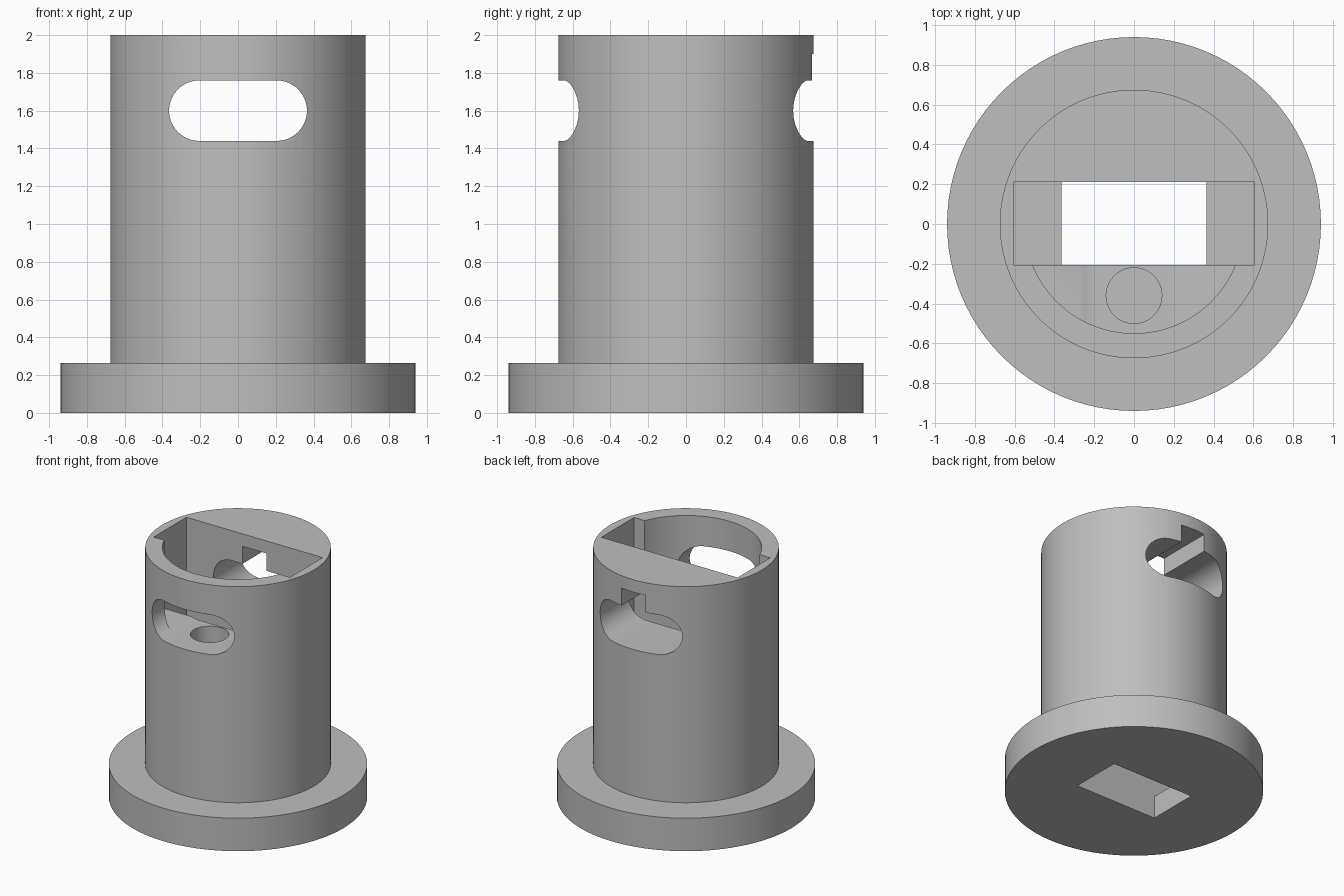
import bpy
import bmesh
from math import asin, cos, pi, radians, sin
from mathutils import Vector

if "Cube" in bpy.data.objects:
    bpy.data.objects.remove(bpy.data.objects["Cube"], do_unlink=True)

grey = bpy.data.materials.new("plain grey")
grey.use_nodes = True
grey.diffuse_color = (0.52, 0.52, 0.52, 1)
grey.node_tree.nodes["Principled BSDF"].inputs["Base Color"].default_value = grey.diffuse_color


def arc(cx, cy, r, start, end, steps):
    """Points along a circular arc, both ends included."""
    angles = [start + (end - start) * i / steps for i in range(steps + 1)]
    return [(cx + r * cos(a), cy + r * sin(a)) for a in angles]


def circle(r, cx=0, cy=0, steps=96):
    return arc(cx, cy, r, 0, 2 * pi, steps)[:-1]


def rectangle(half_width, y0, y1):
    return [(-half_width, y0), (half_width, y0), (half_width, y1), (-half_width, y1)]


def prism(name, outline, low, high, along_y=False):
    """Extrude an outline along z, or an x-z outline along y."""
    bm = bmesh.new()
    place = (lambda a, b: (a, low, b)) if along_y else (lambda a, b: (a, b, low))
    face = bm.faces.new([bm.verts.new(place(a, b)) for a, b in outline])
    shift = Vector((0, high - low, 0) if along_y else (0, 0, high - low))
    result = bmesh.ops.extrude_face_region(bm, geom=[face])
    moved = [v for v in result["geom"] if isinstance(v, bmesh.types.BMVert)]
    bmesh.ops.translate(bm, verts=moved, vec=shift)
    bmesh.ops.recalc_face_normals(bm, faces=bm.faces)
    mesh = bpy.data.meshes.new(name)
    bm.to_mesh(mesh)
    bm.free()
    mesh.materials.append(grey)
    obj = bpy.data.objects.new(name, mesh)
    bpy.context.collection.objects.link(obj)
    return obj


def combine(target, other, operation):
    """Apply a boolean and remove the helper."""
    mod = target.modifiers.new(operation, "BOOLEAN")
    mod.operation = operation
    mod.solver = "EXACT"
    mod.object = other
    bpy.context.view_layer.objects.active = target
    bpy.ops.object.modifier_apply(modifier=mod.name)
    bpy.data.objects.remove(other, do_unlink=True)


BODY_R, TOP = 0.675, 2.0
LEDGE, BACK, FRONT = 0.18, 0.21, -0.205
SLOT_Z, SLOT_R, SLOT_X = 1.6, 0.16, 0.205
POCKET_R, POCKET_CHORD = 0.55, -0.15

# Flanged cylinder
holder = prism("flanged_holder", circle(0.94), 0, 0.265)
combine(holder, prism("barrel", circle(BODY_R), 0.1, TOP), "UNION")

# Wide shaft from the top, narrowing to a hole through the base
combine(holder, prism("wide_shaft", rectangle(0.605, FRONT, BACK), LEDGE, TOP + 0.2), "DIFFERENCE")
combine(holder, prism("base_hole", rectangle(0.365, FRONT, BACK), -0.2, LEDGE + 0.1), "DIFFERENCE")

# Rounded pocket in front of the shaft
dip = asin(-POCKET_CHORD / POCKET_R)
pocket = arc(0, 0, POCKET_R, pi + dip, 2 * pi - dip, 48)
combine(holder, prism("front_pocket", pocket, 1.452, TOP + 0.2), "DIFFERENCE")

# Round-ended slot from front to back
slot = arc(SLOT_X, SLOT_Z, SLOT_R, -pi / 2, pi / 2, 24)
slot += arc(-SLOT_X, SLOT_Z, SLOT_R, pi / 2, 3 * pi / 2, 24)
combine(holder, prism("cross_slot", slot, -1, 1, along_y=True), "DIFFERENCE")

# Square notch above the back of the slot
notch = rectangle(0.107, SLOT_Z, 1.9)
combine(holder, prism("back_notch", notch, 0.1, 1, along_y=True), "DIFFERENCE")

# Blind round hole in the pocket floor
combine(holder, prism("blind_hole", circle(0.14, 0, -0.36, 48), LEDGE, 1.6), "DIFFERENCE")

bpy.ops.object.select_all(action="DESELECT")
holder.select_set(True)
bpy.context.view_layer.objects.active = holder
bpy.ops.object.shade_smooth_by_angle(angle=radians(30))
